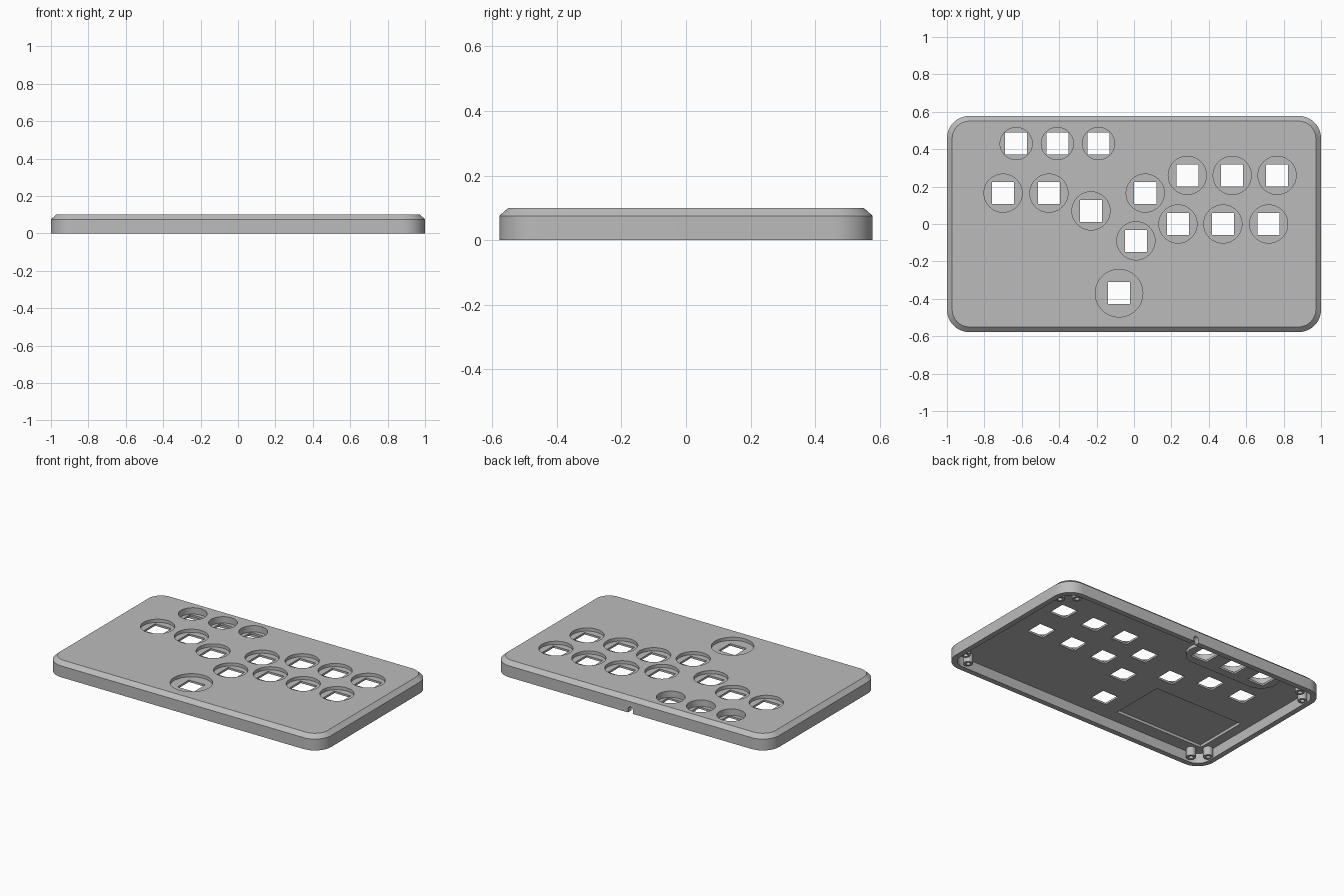
import bpy, bmesh, math
from mathutils import Matrix

if "Cube" in bpy.data.objects:
    bpy.data.objects.remove(bpy.data.objects["Cube"])

grey = bpy.data.materials.new("case_grey")
grey.use_nodes = True
grey.diffuse_color = (0.5, 0.5, 0.5, 1)
grey.node_tree.nodes["Principled BSDF"].inputs["Base Color"].default_value = (0.5, 0.5, 0.5, 1)

HEIGHT, CEILING, FLOOR = 0.10, 0.066, 0.079      # case top, underside of deck, counterbore floor
BOSS_CEILING, BOSS_FLOOR = 0.045, 0.058          # same for the deeper small buttons


def rounded(cx, cy, w, h, r=0.0, steps=12):
    """Rounded rectangle outline; also gives circles, capsules and squares."""
    pts = []
    for k, (sx, sy) in enumerate([(1, 1), (-1, 1), (-1, -1), (1, -1)]):
        for i in range(steps + 1 if r else 1):
            a = math.pi / 2 * (k + i / steps)
            pts.append((cx + sx * (w / 2 - r) + r * math.cos(a),
                        cy + sy * (h / 2 - r) + r * math.sin(a)))
    return pts


def circle(x, y, r):
    return rounded(x, y, 2 * r, 2 * r, r)


def loft(bm, *layers):
    """Closed solid through matching outlines at rising heights."""
    rings = [[bm.verts.new((x, y, z)) for x, y in pts] for pts, z in layers]
    bm.faces.new(rings[0][::-1])
    bm.faces.new(rings[-1])
    for low, high in zip(rings, rings[1:]):
        for i in range(len(low)):
            j = (i + 1) % len(low)
            bm.faces.new((low[i], low[j], high[j], high[i]))


def solid(name, *lofts, matrix=None):
    bm = bmesh.new()
    for layers in lofts:
        loft(bm, *layers)
    bmesh.ops.remove_doubles(bm, verts=bm.verts, dist=1e-5)
    if matrix:
        bm.transform(matrix)
    bmesh.ops.recalc_face_normals(bm, faces=bm.faces)
    mesh = bpy.data.meshes.new(name)
    bm.to_mesh(mesh)
    bm.free()
    mesh.materials.append(grey)
    ob = bpy.data.objects.new(name, mesh)
    bpy.context.collection.objects.link(ob)
    return ob


def prism(pts, z0, z1):
    return ((pts, z0), (pts, z1))


# Button layout
small = [(x, 0.43) for x in (-0.63, -0.41, -0.19)]
medium = [(-0.70, 0.165), (-0.455, 0.165), (-0.23, 0.07), (0.06, 0.165), (0.01, -0.09)]
medium += [(x, 0.26) for x in (0.285, 0.525, 0.765)] + [(x, 0) for x in (0.235, 0.475, 0.72)]
thumb = (-0.08, -0.37)
posts = [(sx * x, sy * y) for sx in (-1, 1) for sy in (-1, 1)
         for x, y in ((0.943, 0.437), (0.867, 0.505))]

# Outer shell with chamfered top edge
outline = rounded(0, 0, 2, 1.156, 0.12)
case = solid("controller_case", ((outline, 0), (outline, 0.075),
             (rounded(0, 0, 1.944, 1.10, 0.092), HEIGHT)))

# Hollow underside, then the boss and screw posts standing in it
cavity = solid("cavity", prism(rounded(0, 0, 1.93, 1.086, 0.085), -0.1, CEILING))
boss = solid("small_button_boss", prism(rounded(-0.41, 0.43, 0.665, 0.225, 0.1125), BOSS_CEILING, 0.072))
post_set = solid("screw_posts", *[prism(circle(x, y, 0.029), 0.008, 0.072) for x, y in posts])

# Round counterbores and square switch openings
bores = [prism(circle(x, y, 0.102), FLOOR, 0.2) for x, y in medium]
bores += [prism(circle(x, y, 0.086), BOSS_FLOOR, 0.2) for x, y in small]
bores.append(prism(circle(*thumb, 0.127), FLOOR, 0.2))
counterbores = solid("counterbores", *bores)
openings = solid("switch_openings", *[prism(rounded(x, y, 0.118, 0.118), -0.05, 0.15)
                                      for x, y in medium + small + [thumb]])

# Screw holes, board recess and rear cable notch
screw_holes = solid("screw_holes", *[prism(circle(x, y, 0.014), -0.05, 0.05) for x, y in posts])
recess = solid("board_recess", prism(rounded(-0.575, -0.27, 0.65, 0.37), 0.05, 0.084))
notch = solid("cable_notch", prism(rounded(0, 0, 0.036, 0.08, 0.018), -0.7, -0.5),
              matrix=Matrix.Rotation(math.pi / 2, 4, 'X'))

tools = [(cavity, 'DIFFERENCE'), (boss, 'UNION'), (post_set, 'UNION'), (counterbores, 'DIFFERENCE'),
         (openings, 'DIFFERENCE'), (screw_holes, 'DIFFERENCE'), (recess, 'DIFFERENCE'),
         (notch, 'DIFFERENCE')]
for tool, operation in tools:
    mod = case.modifiers.new(tool.name, 'BOOLEAN')
    mod.object, mod.operation, mod.solver = tool, operation, 'EXACT'

# Bake the cuts and drop the tools
bpy.context.view_layer.update()
baked = bpy.data.meshes.new_from_object(case.evaluated_get(bpy.context.evaluated_depsgraph_get()))
case.modifiers.clear()
case.data = baked
for tool, _ in tools:
    bpy.data.objects.remove(tool)

bpy.ops.object.select_all(action='DESELECT')
case.select_set(True)
bpy.context.view_layer.objects.active = case
bpy.ops.object.shade_smooth_by_angle(angle=math.radians(30))
